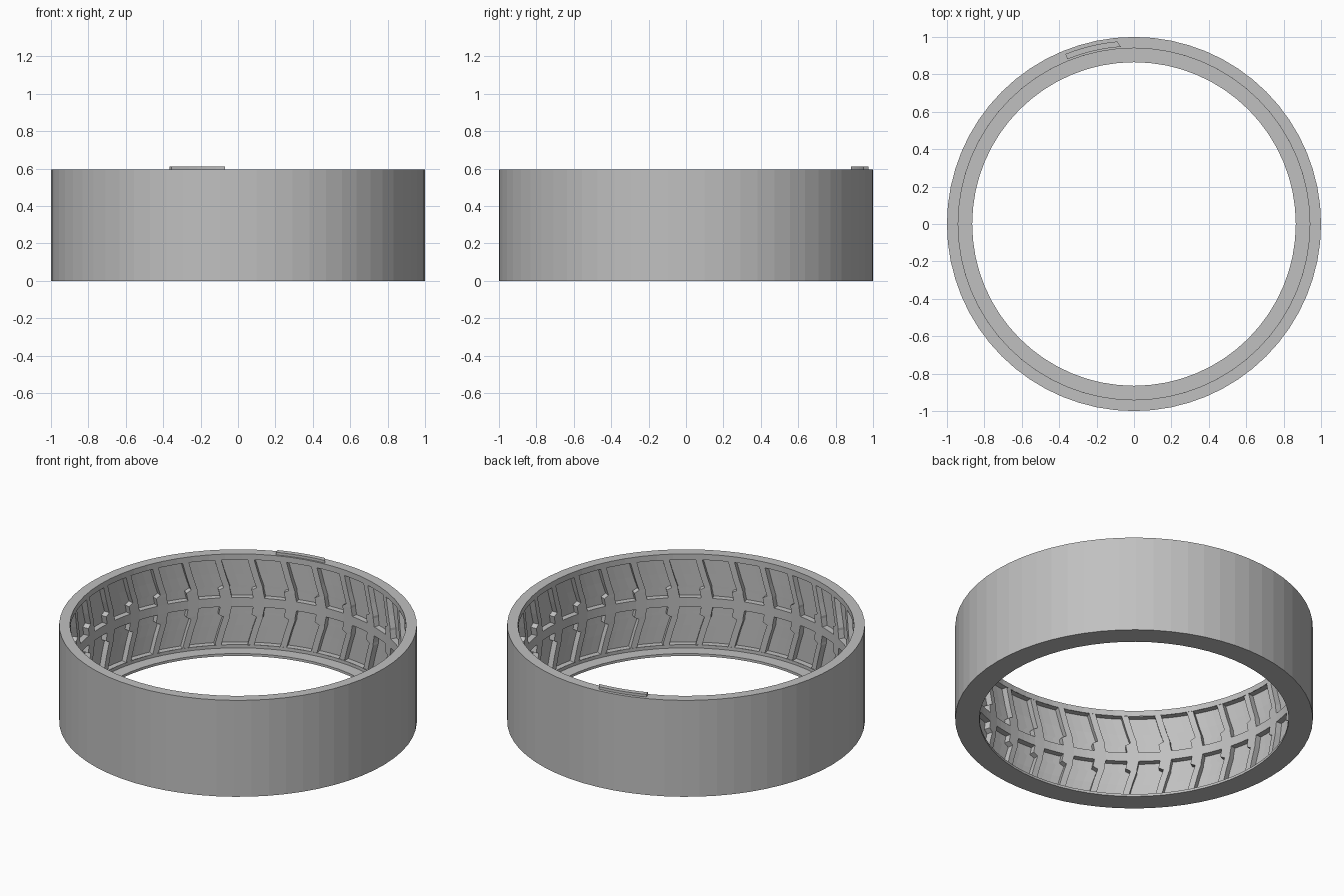
import bpy, bmesh, math
from mathutils import Vector

if "Cube" in bpy.data.objects:
    bpy.data.objects.remove(bpy.data.objects["Cube"])

N = 32                    # tread blocks per row
STEP = 2 * math.pi / N
R_IN, R_POCKET = 0.94, 0.975
H, MID = 0.595, 0.2975

grey = bpy.data.materials.new("mould grey")
grey.diffuse_color = (0.53, 0.53, 0.53, 1)
grey.use_nodes = True
grey.node_tree.nodes["Principled BSDF"].inputs["Base Color"].default_value = grey.diffuse_color


def pol(r, a, z):
    return Vector((r * math.cos(a), r * math.sin(a), z))


def finish(bm, name):
    me = bpy.data.meshes.new(name)
    bm.to_mesh(me)
    bm.free()
    me.materials.append(grey)
    ob = bpy.data.objects.new(name, me)
    bpy.context.collection.objects.link(ob)
    return ob


def quad(bm, pts, toward):
    """Add a face whose normal looks at the point 'toward'."""
    f = bm.faces.new([bm.verts.new(p) for p in pts])
    f.normal_update()
    if f.normal.dot(toward - f.calc_center_median()) < 0:
        f.normal_flip()


# Outer shell: top rim, outside wall, base and the inner bottom lip
bm = bmesh.new()
profile = [(R_IN, 0.56), (R_IN, H), (1, H), (1, 0),
           (0.865, 0), (0.865, 0.015), (R_IN, 0.015), (R_IN, 0.035)]
SEG = 64
rings = [[bm.verts.new(pol(r, 2 * math.pi * i / SEG, z)) for i in range(SEG)]
         for r, z in profile]
for a, b in zip(rings, rings[1:]):
    for i in range(SEG):
        j = (i + 1) % SEG
        bm.faces.new((a[i], b[i], b[j], a[j]))
bmesh.ops.recalc_face_normals(bm, faces=bm.faces)
# the outside wall must look outwards
wall = max(bm.faces, key=lambda f: f.calc_center_median().xy.length)
c = wall.calc_center_median()
if wall.normal.dot(Vector((c.x, c.y, 0))) < 0:
    bmesh.ops.reverse_faces(bm, faces=bm.faces)
finish(bm, "mould_ring")

# Tread pattern: (distance from mid plane, pocket start, pocket end) in block widths
levels = [(0.2625, 0.32, 1.12), (0.16, 0.17, 0.97), (0.09, 0.05, 0.85),
          (0.075, 0.20, 0.85), (0.0275, 0.15, 0.80)]
SUB = 3


def edge(i, u):
    return math.pi / 2 + (i + u - 0.5) * STEP


bm = bmesh.new()
for i in range(N):
    for s in (1, -1):
        for (h0, a0, b0), (h1, a1, b1) in zip(levels, levels[1:]):
            z0, z1 = MID + s * h0, MID + s * h1
            am = edge(i, (a0 + b0 + a1 + b1) / 4)
            cavity = pol(0.96, am, (z0 + z1) / 2)
            axis = Vector((0, 0, (z0 + z1) / 2))
            # pocket floor
            for k in range(SUB):
                t0, t1 = k / SUB, (k + 1) / SUB
                quad(bm, [pol(R_POCKET, edge(i, a0 + (b0 - a0) * t0), z0),
                          pol(R_POCKET, edge(i, a0 + (b0 - a0) * t1), z0),
                          pol(R_POCKET, edge(i, a1 + (b1 - a1) * t1), z1),
                          pol(R_POCKET, edge(i, a1 + (b1 - a1) * t0), z1)], axis)
            # pocket sides
            for e0, e1 in ((a0, a1), (b0, b1)):
                quad(bm, [pol(R_IN, edge(i, e0), z0), pol(R_POCKET, edge(i, e0), z0),
                          pol(R_POCKET, edge(i, e1), z1), pol(R_IN, edge(i, e1), z1)], cavity)
            # rib to the next pocket
            quad(bm, [pol(R_IN, edge(i, b0), z0), pol(R_IN, edge(i, a0 + 1), z0),
                      pol(R_IN, edge(i, a1 + 1), z1), pol(R_IN, edge(i, b1), z1)], axis)
        # ledges closing both ends of the pocket
        for h, a, b in (levels[0], levels[-1]):
            z = MID + s * h
            for k in range(SUB):
                u0, u1 = a + (b - a) * k / SUB, a + (b - a) * (k + 1) / SUB
                quad(bm, [pol(R_IN, edge(i, u0), z), pol(R_IN, edge(i, u1), z),
                          pol(R_POCKET, edge(i, u1), z), pol(R_POCKET, edge(i, u0), z)],
                     Vector((0, 0, MID + s * 0.15)))
    # plain centre band
    h, a, b = levels[-1]
    cuts = [a + (b - a) * k / SUB for k in range(SUB + 1)] + [a + 1]
    for u0, u1 in zip(cuts, cuts[1:]):
        quad(bm, [pol(R_IN, edge(i, u0), MID - h), pol(R_IN, edge(i, u1), MID - h),
                  pol(R_IN, edge(i, u1), MID + h), pol(R_IN, edge(i, u0), MID + h)],
             Vector((0, 0, MID)))
bmesh.ops.remove_doubles(bm, verts=bm.verts, dist=1e-5)
finish(bm, "inner_tread")

# Locating tab on the top rim
bm = bmesh.new()
n = 6
cols = []
for k in range(n + 1):
    t = k / n
    ao, ai = math.radians(95.3 + 16.7 * t), math.radians(94.2 + 17.8 * t)
    cols.append([bm.verts.new(p) for p in (
        pol(0.95, ai, H - 0.005), pol(0.98, ao, H - 0.005),
        pol(0.98, ao, 0.611), pol(0.95, ai, 0.611))])
for p, q in zip(cols, cols[1:]):
    for k in range(4):
        bm.faces.new((p[k], p[(k + 1) % 4], q[(k + 1) % 4], q[k]))
bm.faces.new(cols[0])
bm.faces.new(cols[-1])
bmesh.ops.recalc_face_normals(bm, faces=bm.faces)
finish(bm, "rim_tab")
